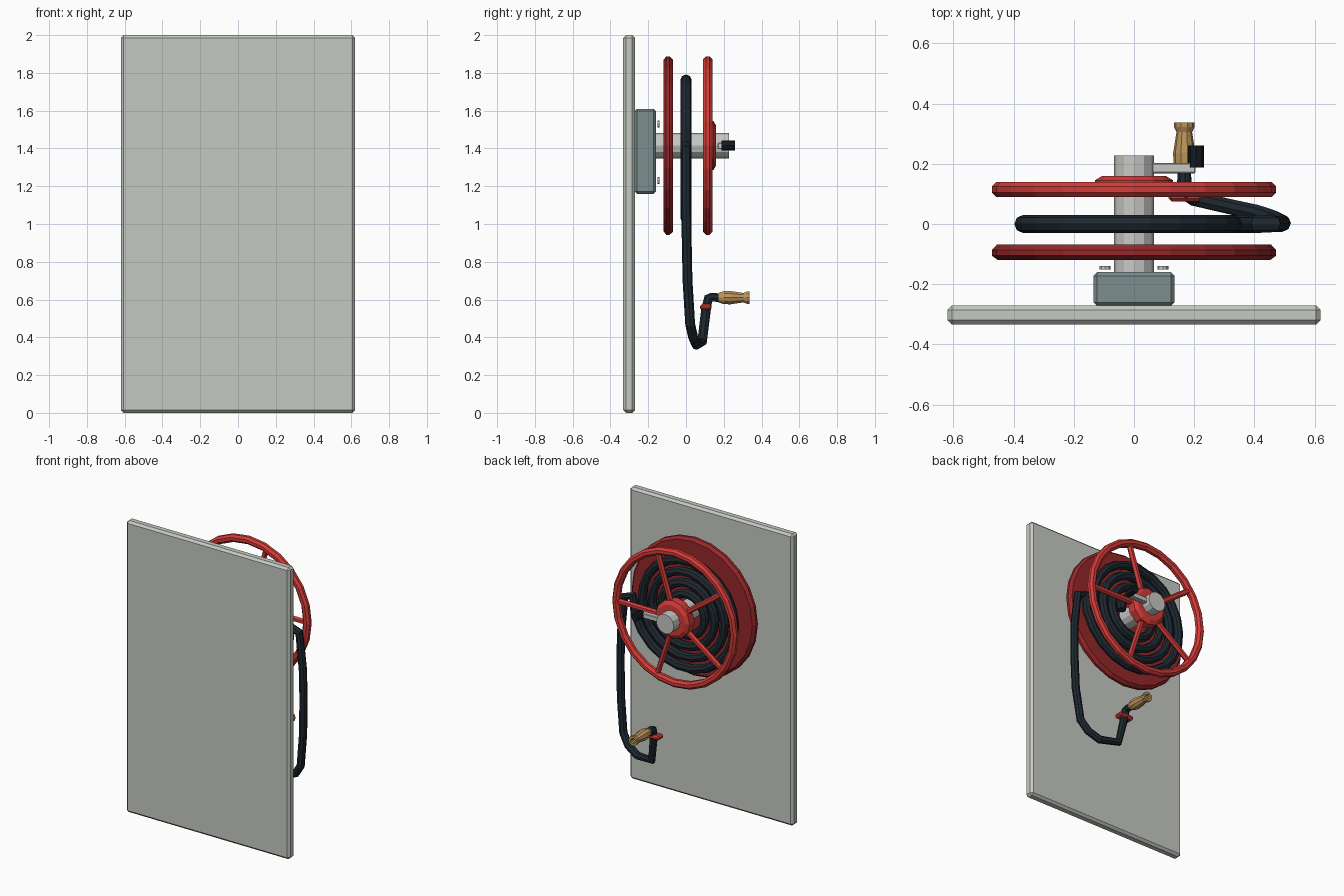
import bpy, bmesh, math
from mathutils import Vector, Matrix

if "Cube" in bpy.data.objects:
    bpy.data.objects.remove(bpy.data.objects["Cube"])

HUB_Z = 1.415


def material(name, rgb):
    m = bpy.data.materials.new(name)
    m.diffuse_color = (*rgb, 1)
    m.use_nodes = True
    m.node_tree.nodes["Principled BSDF"].inputs["Base Color"].default_value = m.diffuse_color
    return m


PANEL = material("pale_grey", (0.56, 0.59, 0.54))
STEEL = material("light_steel", (0.58, 0.59, 0.56))
BLUE_GREY = material("blue_grey", (0.20, 0.27, 0.27))
RED = material("bright_red", (0.66, 0.045, 0.04))
DARK_RED = material("dark_red", (0.30, 0.02, 0.022))
RUBBER = material("rubber", (0.013, 0.022, 0.03))
BLACK = material("black", (0.007, 0.010, 0.014))
BRASS = material("brass", (0.50, 0.30, 0.10))


def finish(bm, name, mat):
    bmesh.ops.recalc_face_normals(bm, faces=bm.faces)
    me = bpy.data.meshes.new(name)
    bm.to_mesh(me)
    bm.free()
    me.materials.append(mat)
    ob = bpy.data.objects.new(name, me)
    bpy.context.collection.objects.link(ob)
    return ob


def box(name, lo, hi, mat, bevel=0.0):
    lo, hi = Vector(lo), Vector(hi)
    bm = bmesh.new()
    bmesh.ops.create_cube(bm, size=1)
    bmesh.ops.scale(bm, vec=hi - lo, verts=bm.verts)
    bmesh.ops.translate(bm, vec=(lo + hi) / 2, verts=bm.verts)
    if bevel:
        bmesh.ops.bevel(bm, geom=bm.edges[:], offset=bevel, segments=1,
                        profile=0.5, affect='EDGES')
    return finish(bm, name, mat)


def lathe_y(name, profile, mat, x=0.0, z=HUB_Z, sides=12, closed=False):
    """Revolve (radius, y) points around an axis parallel to y."""
    bm = bmesh.new()
    rings = []
    for r, y in profile:
        rings.append([bm.verts.new((x + r * math.cos(a), y, z + r * math.sin(a)))
                      for a in (math.tau * i / sides for i in range(sides))])
    pairs = list(zip(rings, rings[1:]))
    if closed:
        pairs.append((rings[-1], rings[0]))
    else:
        bm.faces.new(rings[0])
        bm.faces.new(rings[-1])
    for a, b in pairs:
        for i in range(sides):
            j = (i + 1) % sides
            bm.faces.new((a[i], a[j], b[j], b[i]))
    return finish(bm, name, mat)


def rod(name, p, q, radius, mat, sides=6):
    p, q = Vector(p), Vector(q)
    d = q - p
    bm = bmesh.new()
    bmesh.ops.create_cone(bm, cap_ends=True, segments=sides, radius1=radius,
                          radius2=radius, depth=d.length)
    rot = d.to_track_quat('Z', 'Y').to_matrix().to_4x4()
    bmesh.ops.transform(bm, matrix=Matrix.Translation((p + q) / 2) @ rot, verts=bm.verts)
    return finish(bm, name, mat)


def tube(name, points, mat):
    """Eight-sided tube through (x, y, z, radius) points."""
    cu = bpy.data.curves.new(name, 'CURVE')
    cu.dimensions = '3D'
    cu.bevel_depth = 1.0
    cu.bevel_resolution = 2
    cu.use_fill_caps = True
    sp = cu.splines.new('POLY')
    sp.use_smooth = False
    sp.points.add(len(points) - 1)
    for pt, (x, y, z, r) in zip(sp.points, points):
        pt.co = (x, y, z, 1)
        pt.radius = r
    cu.materials.append(mat)
    ob = bpy.data.objects.new(name, cu)
    bpy.context.collection.objects.link(ob)
    bpy.context.view_layer.objects.active = ob
    ob.select_set(True)
    bpy.ops.object.convert(target='MESH')
    ob.select_set(False)


# Wall panel, bracket and its bolts
box("wall_panel", (-0.62, -0.333, 0), (0.62, -0.27, 2), PANEL, 0.015)
box("bracket", (-0.135, -0.272, 1.16), (0.135, -0.16, 1.61), BLUE_GREY, 0.012)
for sx in (-1, 1):
    for bz in (1.23, 1.53):
        lathe_y("bracket_bolt", [(0.018, -0.151), (0.018, -0.139)], STEEL,
                x=sx * 0.096, z=bz, sides=8)

# Axle and solid back flange
lathe_y("axle", [(0.067, -0.165), (0.067, 0.227)], STEEL)
lathe_y("back_flange", [(0.452, -0.12), (0.472, -0.105), (0.472, -0.087), (0.455, -0.068)],
        DARK_RED, sides=24)

# Spoked front wheel
ring = [(0.447 + 0.027 * math.cos(a), 0.115 + 0.027 * math.sin(a))
        for a in (math.tau * (i + 0.5) / 8 for i in range(8))]
lathe_y("wheel_rim", ring, RED, sides=24, closed=True)
lathe_y("wheel_hub", [(0.13, 0.092), (0.13, 0.145), (0.105, 0.16)], RED, sides=12)
for k in range(5):
    a = math.tau * k / 5
    c, s = math.cos(a), math.sin(a)
    rod("wheel_spoke", (0.09 * c, 0.115, HUB_Z + 0.09 * s),
        (0.44 * c, 0.115, HUB_Z + 0.44 * s), 0.019, RED)

# Crank
box("crank_arm", (0.03, 0.168, 1.397), (0.205, 0.203, 1.431), STEEL, 0.004)
lathe_y("crank_grip", [(0.026, 0.187), (0.026, 0.26)], BLACK, x=0.206, sides=8)

# Hose: coil winding outward, then the hanging loop up to the nozzle
path = []
turns, per_turn = 4, 22
for i in range(turns * per_turn + 1):
    t = i / per_turn
    r = 0.405 - 0.075 * (turns - t)
    a = math.tau * t
    path.append((r * math.cos(a), 0.0, HUB_Z + r * math.sin(a), 0.03))
path += [(0.465, 0.0, 1.395, 0.027), (0.492, 0.0, 1.15, 0.026), (0.495, 0.003, 0.95, 0.026),
         (0.488, 0.008, 0.7, 0.026), (0.46, 0.022, 0.47, 0.026), (0.41, 0.038, 0.40, 0.026),
         (0.33, 0.055, 0.36, 0.026), (0.20, 0.085, 0.375, 0.026),
         (0.172, 0.105, 0.54, 0.026), (0.168, 0.118, 0.605, 0.026),
         (0.167, 0.135, 0.612, 0.024), (0.167, 0.19, 0.61, 0.022)]
tube("hose", path, RUBBER)

# Shut-off collar and nozzle with a recessed mouth
box("valve_collar", (0.115, 0.075, 0.544), (0.226, 0.136, 0.576), RED, 0.01)
lathe_y("nozzle", [(0.026, 0.172), (0.036, 0.2), (0.037, 0.235), (0.026, 0.305),
                   (0.034, 0.322), (0.034, 0.337), (0.018, 0.337), (0.014, 0.29)],
        BRASS, x=0.167, z=0.61, sides=10)
